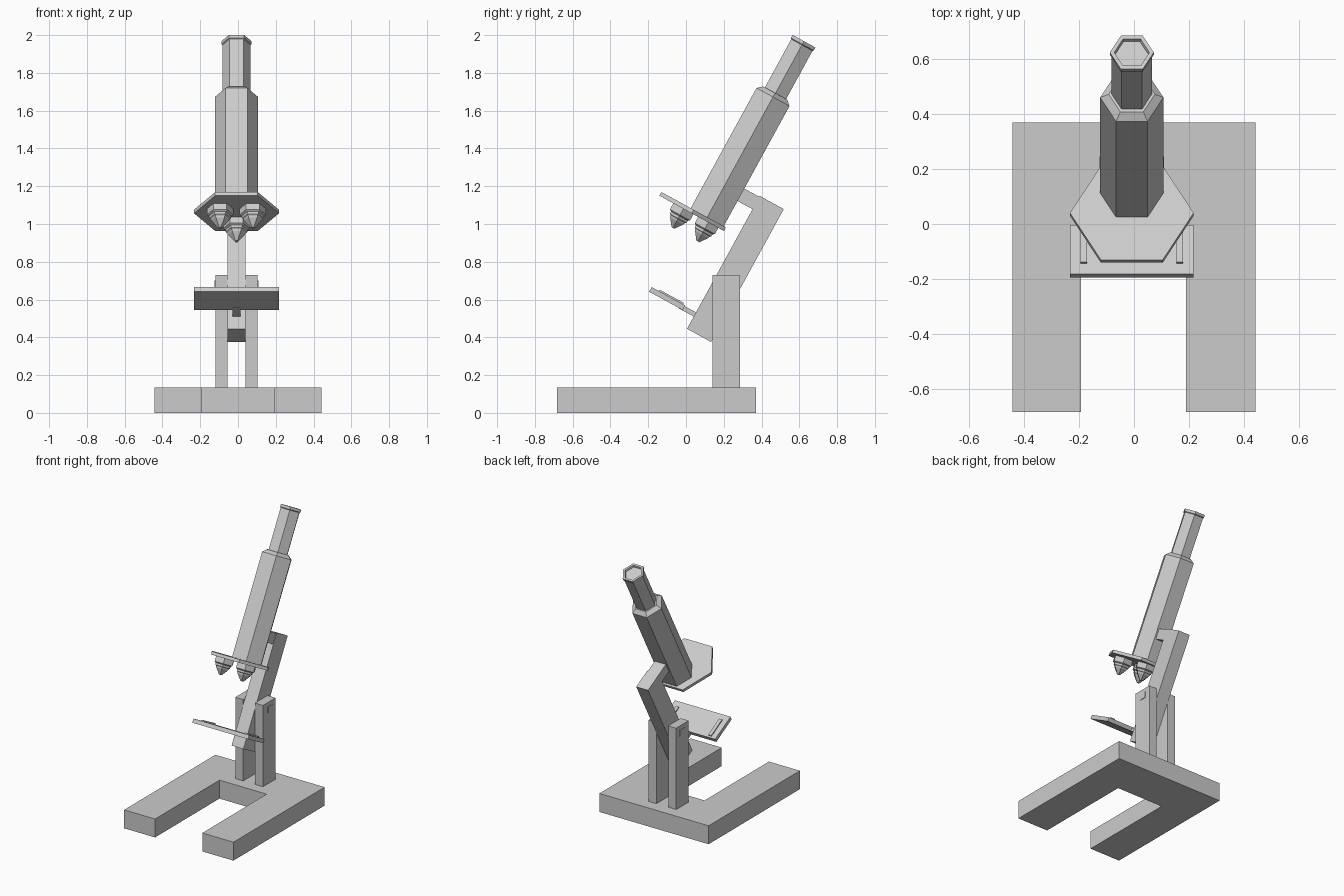
import bpy, bmesh, math
from mathutils import Matrix

if "Cube" in bpy.data.objects:
    bpy.data.objects.remove(bpy.data.objects["Cube"])

TILT = Matrix.Rotation(-math.radians(28.7), 4, 'X')  # leaning optical axis
CX = -0.008                                          # upper assembly centre line


def finish(name, bm, tilted=False):
    bmesh.ops.recalc_face_normals(bm, faces=bm.faces)
    me = bpy.data.meshes.new(name)
    bm.to_mesh(me)
    bm.free()
    ob = bpy.data.objects.new(name, me)
    bpy.context.collection.objects.link(ob)
    if tilted:
        ob.matrix_world = TILT
    return ob


def box(name, x, y, z, tilted=False):
    bm = bmesh.new()
    size = [b - a for a, b in (x, y, z)]
    mid = [(a + b) / 2 for a, b in (x, y, z)]
    bmesh.ops.create_cube(bm, size=1, matrix=Matrix.Translation(mid) @ Matrix.Diagonal((*size, 1)))
    return finish(name, bm, tilted)


def hex_turned(name, cx, cy, profile):
    """Six-sided turned part from (radius, height) pairs, in the leaning frame."""
    bm = bmesh.new()
    rings = [[bm.verts.new((cx + r * math.cos(i * math.pi / 3),
                            cy + r * math.sin(i * math.pi / 3), h)) for i in range(6)]
             for r, h in profile]
    for lo, hi in zip(rings, rings[1:]):
        for i in range(6):
            j = (i + 1) % 6
            bm.faces.new((lo[i], lo[j], hi[j], hi[i]))
    bm.faces.new(rings[0])
    bm.faces.new(rings[-1])
    return finish(name, bm, True)


# U-shaped foot
bm = bmesh.new()
outline = [(-.442, -.684), (-.192, -.684), (-.192, .06), (.19, .06),
           (.19, -.684), (.442, -.684), (.442, .37), (-.442, .37)]
face = bm.faces.new([bm.verts.new((x, y, 0)) for x, y in outline])
up = bmesh.ops.extrude_face_region(bm, geom=[face])
bmesh.ops.translate(bm, vec=(0, 0, .135),
                    verts=[v for v in up['geom'] if isinstance(v, bmesh.types.BMVert)])
finish("base", bm)

# Twin pillars and hinge pin
for side, name in ((-1, "left_pillar"), (1, "right_pillar")):
    edges = sorted((CX + side * .048, CX + side * .112))
    box(name, edges, (.14, .285), (.13, .73))
box("hinge_pin", (CX - .117, CX + .117), (.195, .245), (.655, .70))

# Leaning arm and the bracket that carries the tube
box("arm", (CX - .048, CX + .048), (-.209, -.064), (.393, 1.195), True)
box("tube_bracket", (CX - .045, CX + .045), (-.33, -.2), (1.115, 1.19), True)

# Body tube with shoulder, then the eyepiece with a recessed lens
hex_turned("body_tube", CX, -.399, [(.115, .955), (.115, 1.688), (.084, 1.712)])
hex_turned("eyepiece", CX, -.397, [(.074, 1.70), (.074, 2.003), (.08, 2.008), (.08, 2.026),
                                   (.064, 2.026), (.06, 2.012)])

# Nosepiece with three objectives
hex_turned("nosepiece", CX, -.481, [(.225, .941), (.225, .963)])
for k in range(3):
    t = math.pi / 2 + k * 2 * math.pi / 3
    hex_turned(f"objective_{k + 1}", CX + .1 * math.cos(t), -.481 + .1 * math.sin(t),
               [(.01, .826), (.046, .868), (.05, .878), (.057, .883),
                (.059, .897), (.07, .904), (.07, .945)])

# Stage, its support and slide clips
box("stage", (CX - .225, CX + .225), (-.479, -.277), (.469, .497), True)
box("stage_support", (CX - .02, CX + .02), (-.30, -.2), (.467, .492), True)
for side, name in ((-1, "left_clip"), (1, "right_clip")):
    x = CX + side * .175
    box(name, (x - .012, x + .012), (-.435, -.29), (.495, .505), True)
